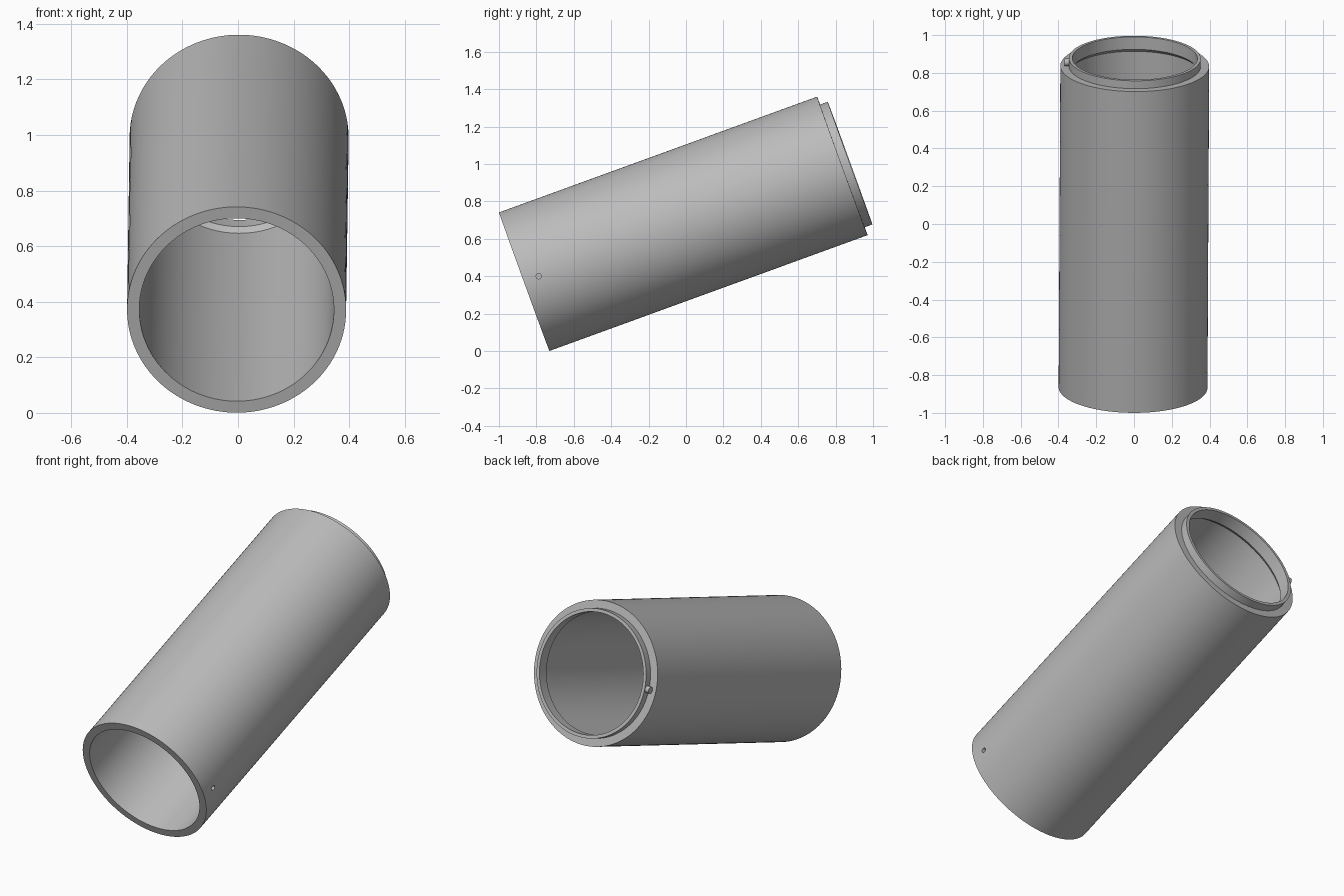
import bpy, bmesh, math
from mathutils import Matrix, Vector

cube = bpy.data.objects.get("Cube")
if cube:
    bpy.data.objects.remove(cube, do_unlink=True)

grey = bpy.data.materials.new("plain grey")
grey.use_nodes = True
colour = (0.5, 0.5, 0.5, 1)
grey.diffuse_color = colour
grey.node_tree.nodes["Principled BSDF"].inputs["Base Color"].default_value = colour

# Local frame: z runs along the tilted tube from its front mouth to the rear
tilt = math.radians(20)
axis = Vector((0.005, math.cos(tilt), math.sin(tilt))).normalized()
side = Vector((1, -0.005, 0)).normalized()
side = (side - axis * side.dot(axis)).normalized()
frame = Matrix((side, axis.cross(side), axis)).transposed().to_4x4()
frame.translation = (-0.005, -0.865, 0.371)


def add_object(name, bm):
    bmesh.ops.recalc_face_normals(bm, faces=bm.faces)
    mesh = bpy.data.meshes.new(name)
    bm.to_mesh(mesh)
    bm.free()
    mesh.materials.append(grey)
    obj = bpy.data.objects.new(name, mesh)
    obj.matrix_world = frame
    bpy.context.collection.objects.link(obj)
    return obj


def select(obj):
    bpy.ops.object.select_all(action="DESELECT")
    obj.select_set(True)
    bpy.context.view_layer.objects.active = obj


def lathe(name, profile, steps=128):
    """Spin a closed (radius, height) profile about local z."""
    bm = bmesh.new()
    rings = []
    for r, h in profile:
        angles = [math.tau * i / steps for i in range(steps)]
        rings.append([bm.verts.new((r * math.cos(a), r * math.sin(a), h)) for a in angles])
    for a, b in zip(rings, rings[1:] + rings[:1]):
        for i in range(steps):
            j = (i + 1) % steps
            bm.faces.new((a[i], a[j], b[j], b[i]))
    return add_object(name, bm)


def radial_pin(name, radius, start, end, height):
    """Small cylinder lying along local x."""
    bm = bmesh.new()
    place = Matrix.Translation(((start + end) / 2, 0, height)) @ Matrix.Rotation(math.pi / 2, 4, "Y")
    bmesh.ops.create_cone(bm, cap_ends=True, segments=32, radius1=radius, radius2=radius,
                          depth=abs(end - start), matrix=place)
    return add_object(name, bm)


# Tube with stepped rear collar and a chamfered inner shoulder
tube = lathe("tube_body", [
    (0.394, 0), (0.394, 1.81), (0.349, 1.81), (0.349, 1.854),
    (0.331, 1.854), (0.331, 1.784), (0.35, 1.766), (0.35, 0)])

# Small hole through the left wall near the front mouth
cutter = radial_pin("hole_cutter", 0.014, 0.3, 0.45, 0.085)
cutter.hide_render = True
cut = tube.modifiers.new("side_hole", "BOOLEAN")
cut.operation = "DIFFERENCE"
cut.solver = "EXACT"
cut.object = cutter
select(tube)
bpy.ops.object.modifier_apply(modifier=cut.name)
bpy.data.objects.remove(cutter, do_unlink=True)

# Locking pin on the right of the collar
pin = radial_pin("locking_pin", 0.019, -0.34, -0.372, 1.83)

for obj in (tube, pin):
    select(obj)
    bpy.ops.object.shade_smooth_by_angle(angle=math.radians(30))
